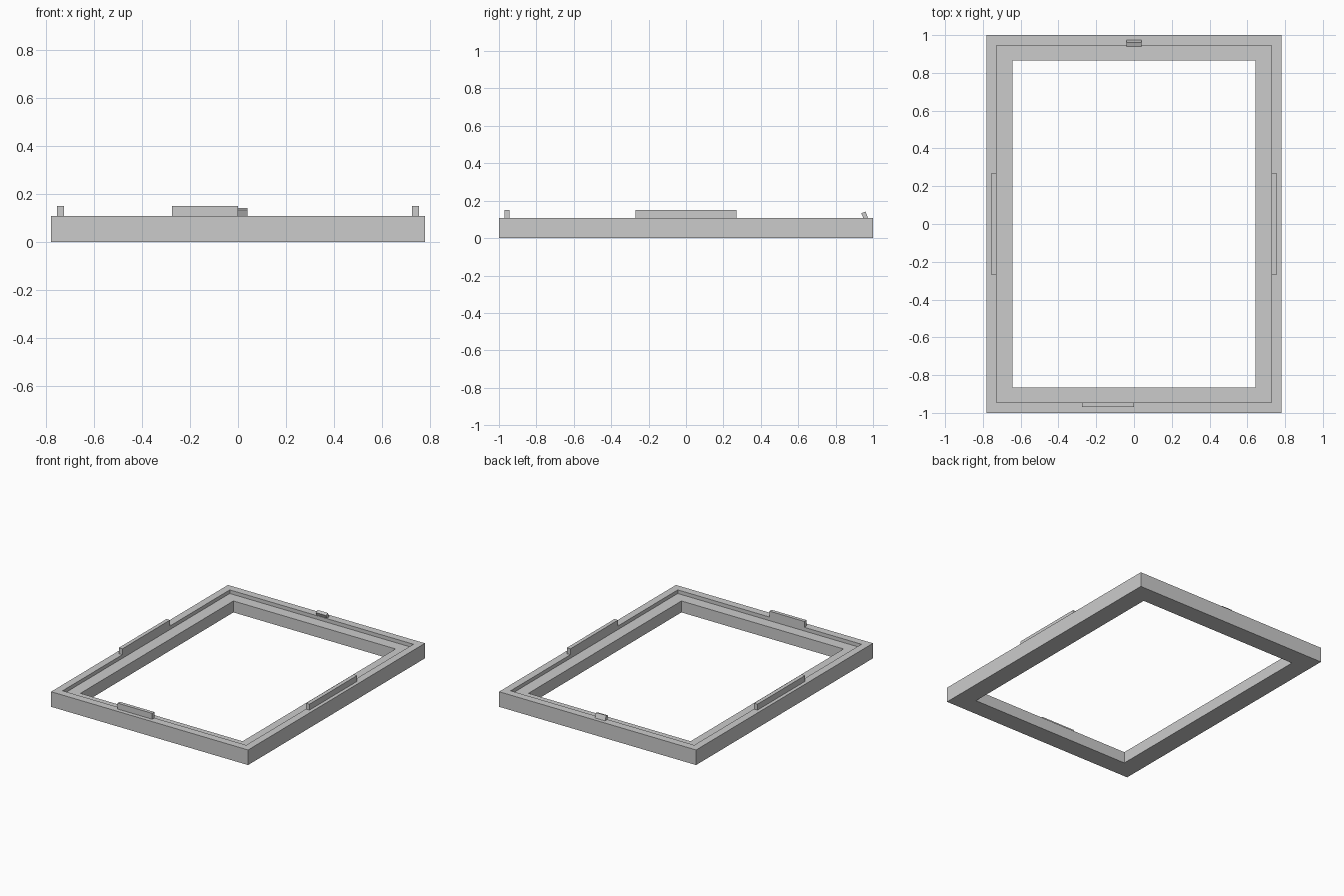
import bpy, bmesh

cube = bpy.data.objects.get("Cube")
if cube:
    bpy.data.objects.remove(cube, do_unlink=True)

grey = bpy.data.materials.new("plain grey")
grey.use_nodes = True
colour = (0.6, 0.6, 0.6, 1)
grey.diffuse_color = colour
grey.node_tree.nodes["Principled BSDF"].inputs["Base Color"].default_value = colour

TOP, LEDGE = 0.108, 0.082
TAB_TOP = 0.15
RIM_X, RIM_Y = 0.727, 0.945


def finish(name, bm):
    bmesh.ops.recalc_face_normals(bm, faces=bm.faces)
    mesh = bpy.data.meshes.new(name)
    bm.to_mesh(mesh)
    bm.free()
    mesh.materials.append(grey)
    obj = bpy.data.objects.new(name, mesh)
    bpy.context.collection.objects.link(obj)
    return obj


def box(name, x0, x1, y0, y1, z0, z1):
    bm = bmesh.new()
    bmesh.ops.create_cube(bm, size=1)
    for v in bm.verts:
        v.co = (x0 if v.co.x < 0 else x1,
                y0 if v.co.y < 0 else y1,
                z0 if v.co.z < 0 else z1)
    return finish(name, bm)


# Rectangular frame: one stepped cross-section joined around four mitred corners
section = [(0.78, 1, 0), (0.78, 1, TOP), (RIM_X, RIM_Y, TOP),
           (RIM_X, RIM_Y, LEDGE), (0.642, 0.865, LEDGE), (0.642, 0.865, 0)]
bm = bmesh.new()
rings = [[bm.verts.new((sx * x, sy * y, z)) for x, y, z in section]
         for sx, sy in ((1, 1), (-1, 1), (-1, -1), (1, -1))]
for i, ring in enumerate(rings):
    nxt = rings[(i + 1) % 4]
    for j in range(len(section)):
        k = (j + 1) % len(section)
        bm.faces.new((ring[j], ring[k], nxt[k], nxt[j]))
finish("frame", bm)

# Upright tabs flush with the inside of the rim
box("left_tab", RIM_X, 0.755, -0.27, 0.27, TOP, TAB_TOP)
box("right_tab", -0.755, -RIM_X, -0.27, 0.27, TOP, TAB_TOP)
box("front_tab", -0.275, 0, -0.97, -RIM_Y, TOP, TAB_TOP)

# Small tilted catch on the back rail
bm = bmesh.new()
profile = [(0.948, TOP), (0.973, TOP), (0.96, 0.142), (0.937, 0.133)]
face = bm.faces.new([bm.verts.new((-0.04, y, z)) for y, z in profile])
end = bmesh.ops.extrude_face_region(bm, geom=[face])["geom"]
bmesh.ops.translate(bm, vec=(0.08, 0, 0),
                    verts=[g for g in end if isinstance(g, bmesh.types.BMVert)])
finish("back_catch", bm)
